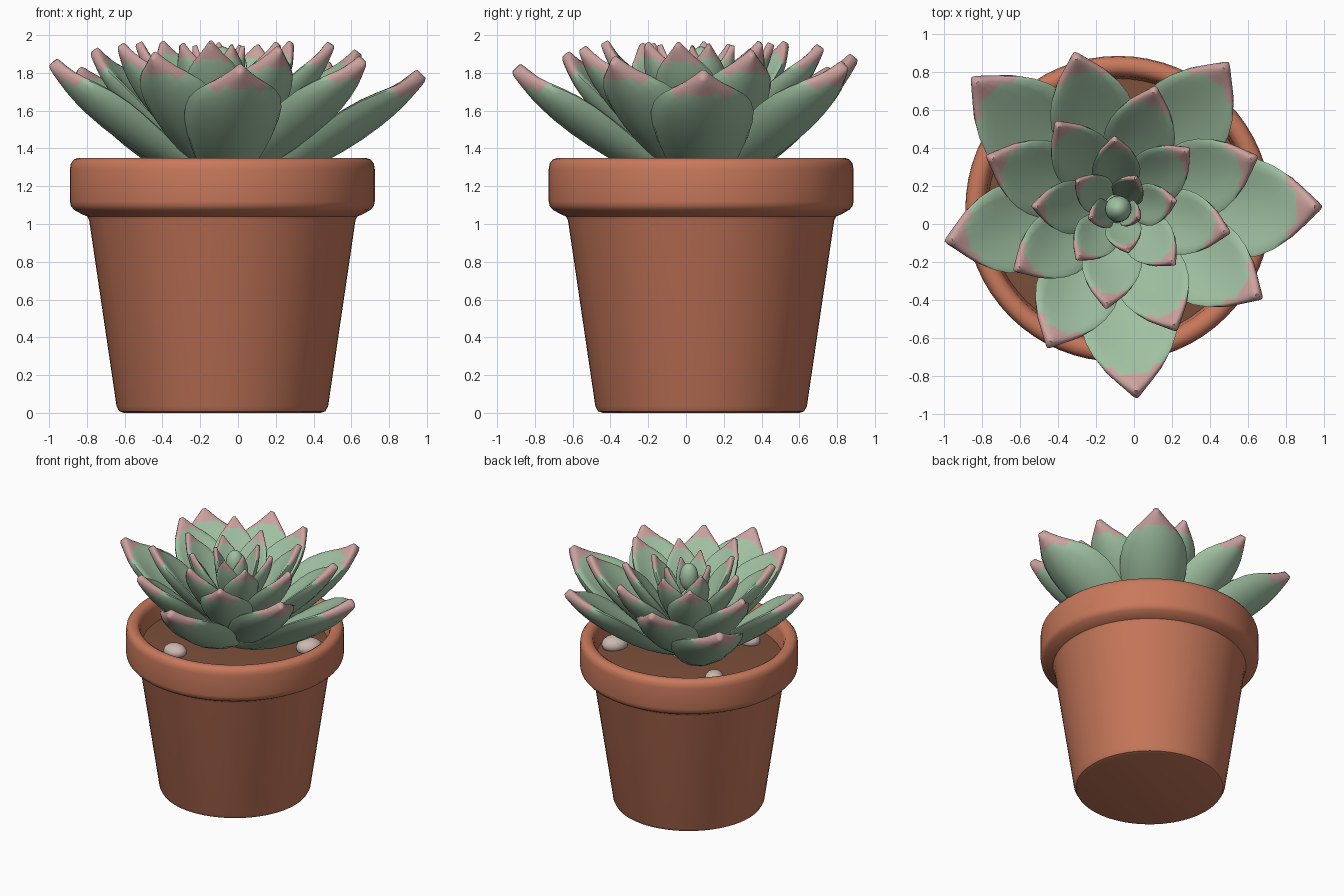
import bpy, bmesh, math
from mathutils import Vector

if "Cube" in bpy.data.objects:
    bpy.data.objects.remove(bpy.data.objects["Cube"])

CX, CY = -0.083, 0.08          # pot and rosette axis
GOLDEN = math.radians(137.5)


def material(name, rgb):
    m = bpy.data.materials.new(name)
    m.diffuse_color = (*rgb, 1)
    m.use_nodes = True
    m.node_tree.nodes["Principled BSDF"].inputs["Base Color"].default_value = m.diffuse_color
    return m


CLAY = material("terracotta", (0.58, 0.19, 0.105))
SOIL = material("soil_brown", (0.20, 0.078, 0.042))
GREEN = material("sage_green", (0.35, 0.53, 0.36))
PINK = material("blush_pink", (0.60, 0.36, 0.34))
STONE = material("pale_stone", (0.60, 0.48, 0.44))


def finish(name, bm, mats, angle=180):
    bmesh.ops.recalc_face_normals(bm, faces=bm.faces)
    me = bpy.data.meshes.new(name)
    bm.to_mesh(me)
    bm.free()
    for m in mats:
        me.materials.append(m)
    ob = bpy.data.objects.new(name, me)
    bpy.context.collection.objects.link(ob)
    bpy.ops.object.select_all(action='DESELECT')
    ob.select_set(True)
    bpy.context.view_layer.objects.active = ob
    bpy.ops.object.shade_smooth_by_angle(angle=math.radians(angle))
    return ob


def lathe(name, profile, mat, segs=64, angle=40):
    """Revolve (radius, z) points about the pot axis; the ends are on the axis."""
    bm = bmesh.new()
    vs = [bm.verts.new((CX + r, CY, z)) for r, z in profile]
    es = [bm.edges.new(p) for p in zip(vs, vs[1:])]
    bmesh.ops.spin(bm, geom=vs + es, cent=(CX, CY, 0), axis=(0, 0, 1),
                   angle=math.tau, steps=segs, use_duplicate=False)
    bmesh.ops.remove_doubles(bm, verts=bm.verts, dist=1e-4)
    return finish(name, bm, [mat], angle)


def ball(name, loc, scale, mat, turn=0):
    bm = bmesh.new()
    bmesh.ops.create_uvsphere(bm, u_segments=20, v_segments=12, radius=1)
    ob = finish(name, bm, [mat])
    ob.location, ob.scale, ob.rotation_euler.z = loc, scale, turn
    return ob


# Pot with a thick rolled rim, open down to the soil
lathe("pot", [(0, 0), (0.52, 0), (0.545, 0.008), (0.56, 0.035), (0.705, 1.02),
              (0.715, 1.04), (0.74, 1.05), (0.785, 1.075), (0.802, 1.095),
              (0.807, 1.12), (0.807, 1.29), (0.802, 1.32), (0.785, 1.342),
              (0.76, 1.35), (0.735, 1.347), (0.712, 1.332), (0.70, 1.30),
              (0.68, 1.12), (0, 1.12)], CLAY)
lathe("soil", [(0, 1.14), (0.685, 1.14), (0.69, 1.185), (0.4, 1.205), (0, 1.21)], SOIL)

# Pebbles lying on the soil
for i, (x, y, s) in enumerate([(-0.24, -0.43, 0.09), (0.53, 0.2, 0.1), (-0.41, 0.26, 0.08)]):
    ball(f"pebble_{i + 1}", (CX + x, CY + y, 1.22), (s, s * 0.85, s * 0.65), STONE, i)

# Stem core and centre bud of the rosette
lathe("stem", [(0, 1.15), (0.13, 1.17), (0.11, 1.45), (0.05, 1.7), (0, 1.75)], GREEN, 24)
ball("centre_bud", (CX, CY, 1.83), (0.07, 0.07, 0.11), GREEN)

# Leaf stations: position along leaf, relative width, relative thickness
STATIONS = [(0, .45, .6), (.12, .58, .8), (.25, .74, .95), (.38, .89, 1), (.5, .98, 1),
            (.6, 1, 1), (.7, .94, .97), (.78, .81, .92), (.85, .62, .84), (.90, .43, .75),
            (.95, .25, .66), (.985, .12, .58), (1, .06, .45)]
RING = 16


def leaf(i):
    """One cupped, pointed leaf following a curve from the stem to its tip."""
    az = i * GOLDEN + 0.01
    out = Vector((math.cos(az), math.sin(az), 0))
    side = Vector((-out.y, out.x, 0))
    up = Vector((0, 0, 1))
    k = min(i / 15, 1)
    tip = Vector((1.05 - 0.036 * i, 1.80 + 0.165 * (1 - (1 - k) ** 1.5) - 0.002 * max(0, i - 15)))
    base = Vector((0.08 - 0.002 * i, 1.22 + 0.012 * i))
    mid = base + Vector(((tip.x - base.x) * 0.57, (tip.y - base.y) * 0.32))
    half = 0.272 - 0.0076 * i
    thick = 0.085 - 0.0021 * i
    bm = bmesh.new()
    rings = []
    for t, w, th in STATIONS:
        p = base * (1 - t) ** 2 + mid * 2 * t * (1 - t) + tip * t * t
        d = ((mid - base) * (1 - t) + (tip - mid) * t).normalized()
        nor = up * d.x - out * d.y
        centre = Vector((CX, CY, 0)) + out * p.x + up * p.y
        ring = []
        for j in range(RING):
            a = math.tau * j / RING
            s, h = math.cos(a), math.sin(a)
            h *= thick * th * (0.6 if h > 0 else 1)
            ring.append(bm.verts.new(centre + side * s * half * w
                                     + nor * (h + 0.36 * half * w * w * s * s)))
        rings.append(ring)
    for n, (r0, r1) in enumerate(zip(rings, rings[1:])):
        t = STATIONS[n][0]
        for j in range(RING):
            f = bm.faces.new((r0[j], r0[(j + 1) % RING], r1[(j + 1) % RING], r1[j]))
            edge = abs(math.cos(math.tau * (j + 0.5) / RING)) > 0.8
            f.material_index = int(t > 0.89 or (edge and t > 0.84))   # blushed tip
    bm.faces.new(rings[0])
    bm.faces.new(rings[-1]).material_index = 1
    finish(f"leaf_{i + 1:02d}", bm, [GREEN, PINK], 60)


for i in range(27):
    leaf(i)
